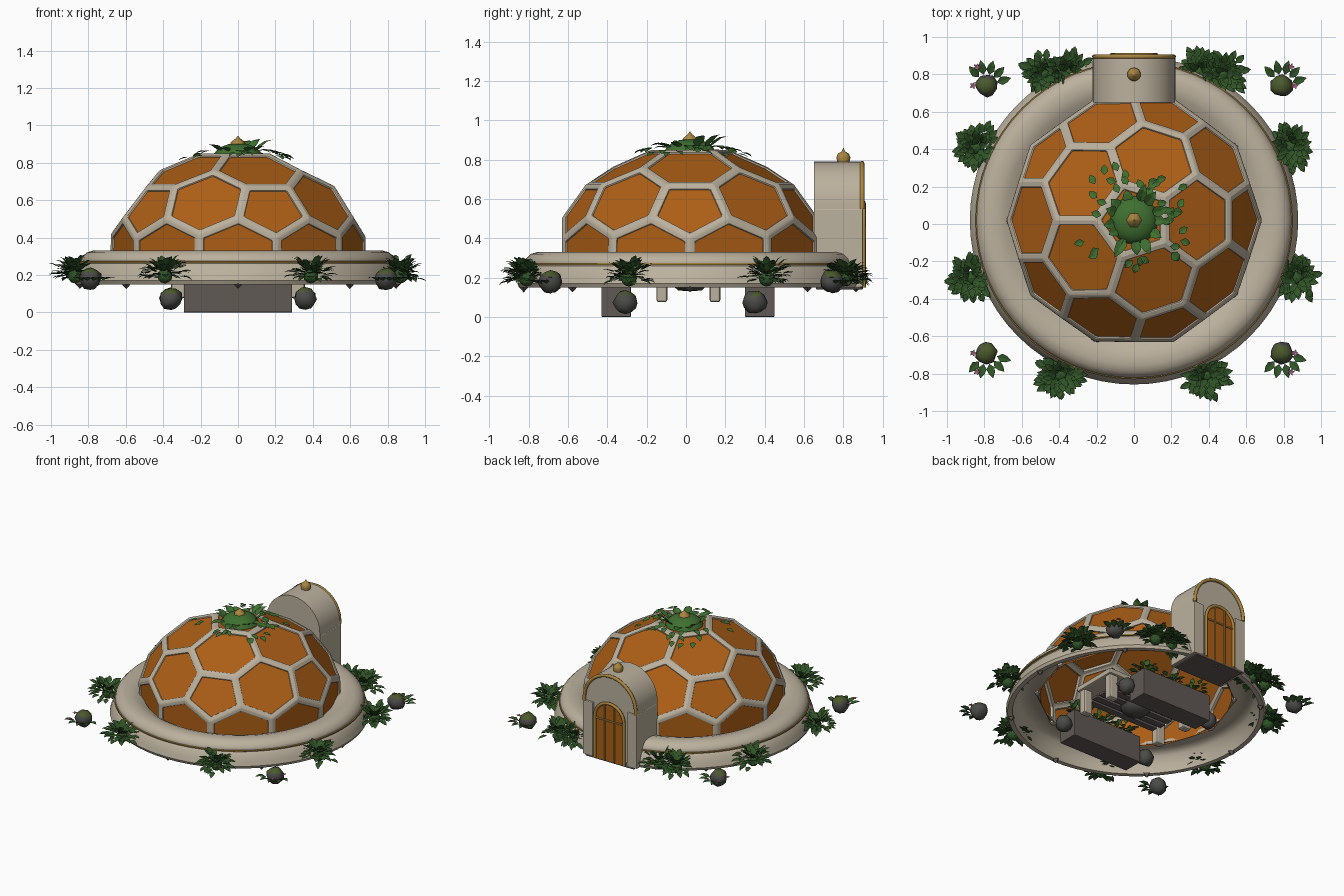
import bpy, bmesh, math, random
from math import sin, cos, pi, radians
from mathutils import Vector, Matrix

if "Cube" in bpy.data.objects:
    bpy.data.objects.remove(bpy.data.objects["Cube"])

random.seed(4)
CY = 0.02                      # dome centre in y
mats = {}


def mat(name, r, g, b):
    m = bpy.data.materials.new(name)
    m.diffuse_color = (r, g, b, 1)
    m.use_nodes = True
    m.node_tree.nodes["Principled BSDF"].inputs["Base Color"].default_value = m.diffuse_color
    mats[name] = m


mat('stone', .50, .44, .34)
mat('amber', .42, .115, .008)
mat('gold', .40, .24, .05)
mat('leaf_dark', .03, .09, .02)
mat('leaf_light', .05, .16, .03)
mat('rock', .07, .07, .065)
mat('moss', .07, .10, .025)
mat('dark_wood', .12, .10, .09)
mat('blossom', .35, .12, .2)


def make(name, bm, m, smooth=None):
    me = bpy.data.meshes.new(name)
    bm.to_mesh(me)
    bm.free()
    ob = bpy.data.objects.new(name, me)
    bpy.context.collection.objects.link(ob)
    me.materials.append(mats[m])
    if smooth:
        bpy.ops.object.select_all(action='DESELECT')
        ob.select_set(True)
        bpy.context.view_layer.objects.active = ob
        bpy.ops.object.shade_smooth_by_angle(angle=radians(smooth))
    return ob


def lathe(name, prof, m, loc=(0, CY, 0), n=64, closed=True):
    bm = bmesh.new()
    rings = [[bm.verts.new((loc[0] + r * cos(2 * pi * i / n), loc[1] + r * sin(2 * pi * i / n), loc[2] + z))
              for i in range(n)] for r, z in prof]
    for k in range(len(rings) if closed else len(rings) - 1):
        a, b = rings[k], rings[(k + 1) % len(rings)]
        for i in range(n):
            bm.faces.new((a[i], a[(i + 1) % n], b[(i + 1) % n], b[i]))
    bmesh.ops.remove_doubles(bm, verts=bm.verts, dist=1e-5)
    bmesh.ops.recalc_face_normals(bm, faces=bm.faces)
    return make(name, bm, m, 40)


def box(name, x, y, z, m, bevel=.01):
    bm = bmesh.new()
    bmesh.ops.create_cube(bm, size=1)
    for v in bm.verts:
        v.co = [(a[0] + a[1]) / 2 + c * (a[1] - a[0]) for a, c in zip((x, y, z), v.co)]
    ob = make(name, bm, m)
    if bevel:
        b = ob.modifiers.new('bevel', 'BEVEL')
        b.width, b.segments = bevel, 2
    return ob


def arch_pts(w, z0, zs, n=20):
    return [(-w, z0)] + [(-w * cos(pi * i / n), zs + w * sin(pi * i / n)) for i in range(n + 1)] + [(w, z0)]


def arch(name, w, z0, zs, y0, y1, m):
    bm = bmesh.new()
    f = bm.faces.new([bm.verts.new((x, y0, z)) for x, z in arch_pts(w, z0, zs)])
    ext = bmesh.ops.extrude_face_region(bm, geom=[f])['geom']
    bmesh.ops.translate(bm, vec=(0, y1 - y0, 0), verts=[v for v in ext if isinstance(v, bmesh.types.BMVert)])
    bmesh.ops.recalc_face_normals(bm, faces=bm.faces)
    return make(name, bm, m, 40)


def tube(name, pts, r, m):
    cu = bpy.data.curves.new(name, 'CURVE')
    cu.dimensions, cu.bevel_depth, cu.bevel_resolution = '3D', r, 2
    sp = cu.splines.new('POLY')
    sp.points.add(len(pts) - 1)
    for p, c in zip(sp.points, pts):
        p.co = (*c, 1)
    cu.materials.append(mats[m])
    ob = bpy.data.objects.new(name, cu)
    bpy.context.collection.objects.link(ob)


def leaf(bm, p, d, length, width):
    d = d.normalized()
    s = d.cross(Vector((0, 0, 1)))
    s = s.normalized() if s.length > .01 else Vector((1, 0, 0))
    n = s.cross(d)
    at = lambda t, w, h: bm.verts.new(p + d * t * length + s * w * width + n * h * length)
    b, t, m1, m2 = at(0, 0, 0), at(1, 0, -.12), at(.35, 0, 0), at(.7, 0, 0)
    for k in (-.5, .5):
        a, c = at(.35, k, .08), at(.7, k * .75, .05)
        bm.faces.new((b, a, m1))
        bm.faces.new((m1, a, c, m2))
        bm.faces.new((m2, c, t))


def shrub(name, x, y, z, count, size, m='leaf_dark'):
    bm = bmesh.new()
    bmesh.ops.create_icosphere(bm, subdivisions=2, radius=size * .28, matrix=Matrix.Translation((x, y, z - .01)))
    for i in range(count):
        a, e = i * 2.4, random.uniform(-.4, 1.2)
        d = Vector((cos(a) * cos(e), sin(a) * cos(e), sin(e) * .7))
        leaf(bm, Vector((x, y, z)) + d * size * random.uniform(.15, .65), d, size * random.uniform(.35, .5), size * .27)
    make(name, bm, m)


def rock(name, x, y, z, r, m='rock'):
    bm = bmesh.new()
    bmesh.ops.create_icosphere(bm, subdivisions=2, radius=r, matrix=Matrix.Translation((x, y, z)))
    for v in bm.verts:
        v.co += Vector([random.uniform(-.1, .1) * r for _ in range(3)])
    ob = make(name, bm, m, 60)
    ob.data.materials.append(mats['moss'])
    for p in ob.data.polygons:
        p.material_index = 1 if p.normal.z > .6 else 0


# geodesic dome: dual of a twice-divided icosahedron, hexagons with twelve pentagons
def dome_mesh(keep_frame, grow=1):
    ico, bm = bmesh.new(), bmesh.new()
    bmesh.ops.create_icosphere(ico, subdivisions=2, radius=1)
    vert = {}
    for f in ico.faces:
        c = f.calc_center_median().normalized() * grow
        vert[f] = bm.verts.new((c.x * .678, c.y * .678 + CY, c.z * .55 + .31))
    for v in ico.verts:
        ref = v.co.orthogonal().normalized()
        oth = v.co.cross(ref)
        ang = lambda f: math.atan2(f.calc_center_median().dot(oth), f.calc_center_median().dot(ref))
        bm.faces.new([vert[f] for f in sorted(v.link_faces, key=ang)])
    ico.free()
    bmesh.ops.recalc_face_normals(bm, faces=bm.faces)
    cells = list(bm.faces)
    ring = bmesh.ops.inset_individual(bm, faces=cells, thickness=.025, use_even_offset=True)['faces']
    bmesh.ops.delete(bm, geom=cells if keep_frame else ring, context='FACES')
    bmesh.ops.bisect_plane(bm, geom=bm.verts[:] + bm.edges[:] + bm.faces[:], plane_co=(0, 0, .26),
                           plane_no=(0, 0, 1), clear_inner=True)
    return bm


make('dome_panels', dome_mesh(False, 1.008), 'amber')
frame = make('dome_frame', dome_mesh(True), 'stone')
so = frame.modifiers.new('thick', 'SOLIDIFY')
so.thickness, so.offset = .03, 0
bv = frame.modifiers.new('bevel', 'BEVEL')
bv.width, bv.segments = .008, 2

# hollow base ring with rounded lip, gilded line and small studs below
lathe('base_ring', [(.645, .27), (.65, .295), (.69, .318), (.73, .33), (.775, .33), (.81, .32), (.835, .295),
                    (.842, .275), (.838, .26), (.852, .245), (.868, .2), (.878, .17), (.868, .15), (.835, .15),
                    (.825, .2), (.80, .26), (.77, .285), (.7, .285)], 'stone')
lathe('ring_trim', [(.835, .262), (.848, .265), (.848, .273), (.835, .276)], 'gold')
for i in range(8):
    a = i * pi / 4
    lathe('ring_stud', [(0, .125), (.028, .155)], 'dark_wood', (.845 * cos(a), CY + .845 * sin(a), 0), 4, False)

# entrance porch at the back
arch('porch', .22, .15, .57, .65, .885, 'stone')
for s in (-1, 1):
    x = sorted((s * .14, s * .222))
    box('porch_pilaster', x, (.66, .90), (.15, .55), 'stone', .006)
tube('porch_trim', [(x, .895, z) for x, z in arch_pts(.212, .55, .57)], .012, 'gold')
arch('door', .12, .15, .46, .86, .9, 'amber')
tube('door_trim', [(x, .903, z) for x, z in arch_pts(.12, .15, .46)], .011, 'gold')
for x, z in ((-.04, .57), (.04, .57)):
    tube('door_mullion', [(x, .903, .15), (x, .903, z)], .006, 'gold')
tube('door_rail', [(-.12, .903, .45), (.12, .903, .45)], .006, 'gold')
box('door_sill', (-.2, .2), (.66, .90), (.14, .17), 'dark_wood', .005)
lathe('porch_finial', [(0, 0), (.03, 0), (.036, .025), (.028, .045), (.01, .055), (0, .075)], 'gold', (0, .80, .785), 16, False)

# crown planting and finial
lathe('crown_moss', [(.13, .835), (.12, .86), (.09, .885), (.05, .9), (0, .905)], 'leaf_light', n=20, closed=False)
lathe('crown_finial', [(0, .88), (.045, .89), (.038, .91), (.012, .93), (0, .945)], 'gold', n=6, closed=False)
bm = bmesh.new()
for i in range(13):
    a = i * 2.4
    leaf(bm, Vector((.1 * cos(a), CY + .1 * sin(a), .86)), Vector((cos(a), sin(a), random.uniform(0, 1))),
         random.uniform(.06, .13), .06)
for i in range(40):
    a, r = random.uniform(0, 2 * pi), random.uniform(.14, .29)
    z = .315 + .57 * math.sqrt(1 - (r / .68) ** 2)
    d = a + random.uniform(-1, 1)
    leaf(bm, Vector((r * cos(a), CY + r * sin(a), z)), Vector((cos(d), sin(d), -.25)), .06, .04)
make('crown_leaves', bm, 'leaf_light')

# shrubs, boulders and sprigs around the ring
for s in (-1, 1):
    for x, y in ((.35, .81), (.48, .80), (.84, .41), (.87, -.29), (.39, -.81)):
        shrub('shrub', s * x, y, .205, 95, .145)
    for y, t in ((.74, 1), (-.69, -1)):
        rock('corner_boulder', s * .79, y, .18, .06)
        bm = bmesh.new()
        for k in range(5):
            a = t * (.3 + k * .5)
            p = Vector((s * .79 + .06 * cos(a), y + .06 * sin(a), .17))
            leaf(bm, p, Vector((cos(a), sin(a), .3)), .08, .045)
        make('sprig', bm, 'leaf_dark')
        bm = bmesh.new()
        for fx, fy in ((.84, .1), (.86, 0)):
            for k in range(5):
                a = k * 2 * pi / 5
                leaf(bm, Vector((s * fx, y + t * fy, .2)), Vector((cos(a), sin(a), .2)), .02, .012)
        make('flowers', bm, 'blossom')

# interior: planter troughs, posts, slatted table and stones
for t in (-1, 1):
    yc = t * .365 + .01
    box('planter_trough', (-.29, .29), (yc - .075, yc + .075), (0, .2), 'dark_wood', .004)
    for x in (-.2, 0, .2):
        shrub('planter_plant', x, yc, .23, 30, .12, 'leaf_light')
    for s in (-1, 1):
        rock('inner_stone', s * .36, t * .33 + .02, .075, .06)
        box('table_leg', (s * .32 - .037, s * .32 + .037), (t * .135 - .015, t * .135 + .04), (.075, .27), 'stone', .012)
box('table_top', (-.37, .37), (-.16, .19), (.25, .29), 'stone')
for k in range(5):
    box('table_slat', (-.3, .3), (-.15 + k * .07, -.1 + k * .07), (.18, .2), 'dark_wood', .004)
lathe('hanging_bowl', [(0, .13), (.06, .135), (.1, .17), (.12, .25), (0, .25)], 'rock', n=24, closed=False)
